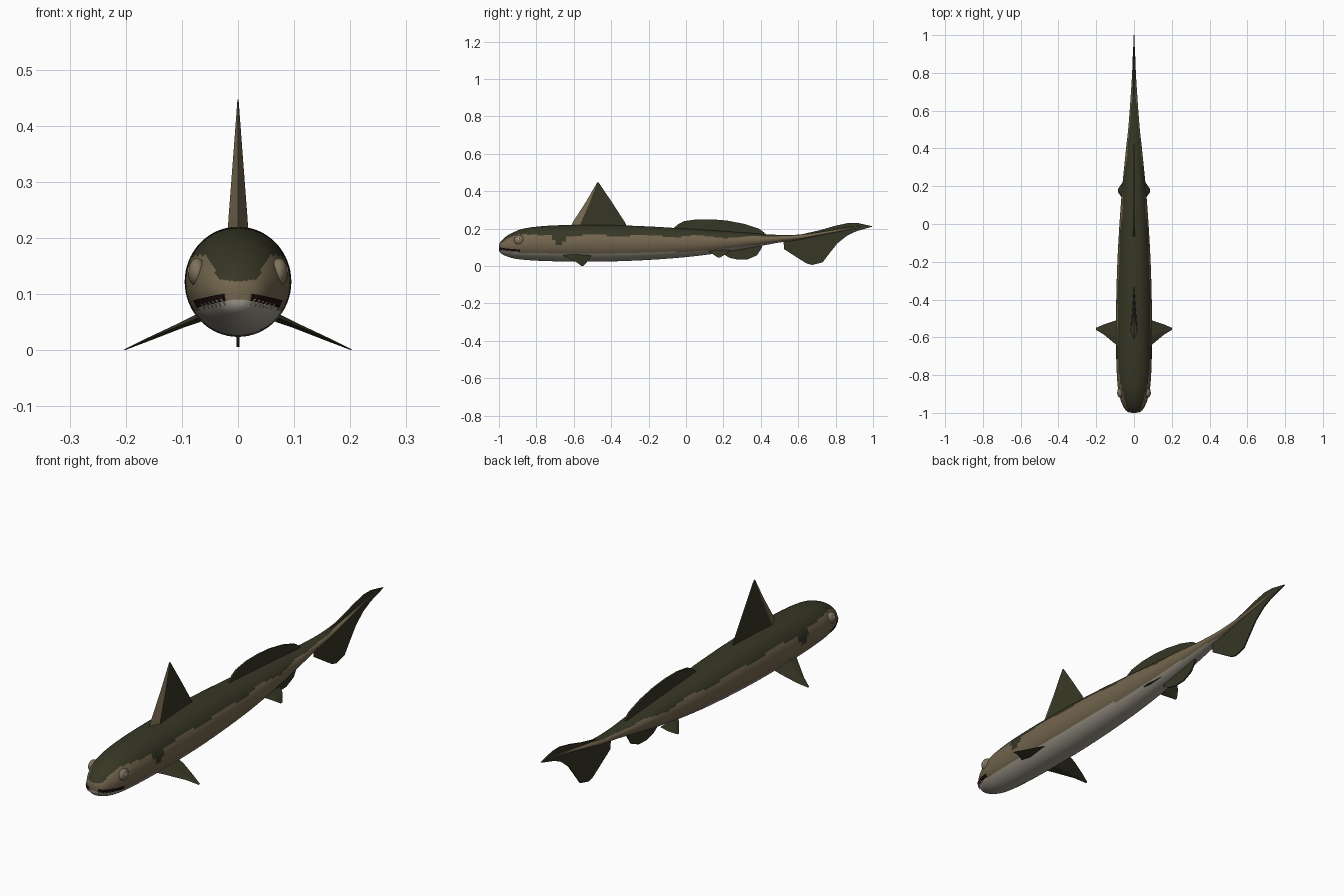
import bpy, bmesh
from math import sin, cos, pi, sqrt
from mathutils import Vector

if "Cube" in bpy.data.objects:
    bpy.data.objects.remove(bpy.data.objects["Cube"], do_unlink=True)


def material(name, rgb):
    m = bpy.data.materials.new(name)
    m.use_nodes = True
    m.diffuse_color = (*rgb, 1)
    m.node_tree.nodes["Principled BSDF"].inputs["Base Color"].default_value = (*rgb, 1)
    return m


DARK = material("dark olive", (0.038, 0.038, 0.019))
TAN = material("tan", (0.17, 0.13, 0.075))
BELLY = material("pale belly", (0.36, 0.33, 0.27))
MOUTH = material("dark mouth", (0.012, 0.004, 0.004))
EYE = material("eye tan", (0.21, 0.17, 0.11))
TOOTH = material("tooth grey", (0.4, 0.37, 0.3))


def finish(name, bm, mats, rule=None, smooth=False):
    bmesh.ops.recalc_face_normals(bm, faces=bm.faces)
    for f in bm.faces:
        f.smooth = smooth
        if rule:
            f.material_index = rule(f)
    me = bpy.data.meshes.new(name)
    bm.to_mesh(me)
    bm.free()
    for m in mats:
        me.materials.append(m)
    ob = bpy.data.objects.new(name, me)
    bpy.context.collection.objects.link(ob)
    return ob


def loft(name, rings, mats, rule=None, smooth=False):
    """Closed skin through rings of equal point count."""
    bm = bmesh.new()
    rows = [[bm.verts.new(p) for p in ring] for ring in rings]
    n = len(rows[0])
    for a, b in zip(rows, rows[1:]):
        for i in range(n):
            j = (i + 1) % n
            bm.faces.new((a[i], a[j], b[j], b[i]))
    bm.faces.new(rows[0])
    bm.faces.new(rows[-1])
    return finish(name, bm, mats, rule, smooth)


def lookup(table, y):
    """Straight-line interpolation in (y, value) pairs."""
    for (y0, v0), (y1, v1) in zip(table, table[1:]):
        if y <= y1:
            return v0 + (v1 - v0) * max(0, (y - y0) / (y1 - y0))
    return table[-1][1]


# Body stations: y, half width, underside z, back z
STATIONS = [Vector(s) for s in (
    (-1, .006, .09, .106), (-.997, .021, .077, .121), (-.985, .04, .065, .138),
    (-.96, .057, .053, .16), (-.92, .074, .041, .182), (-.86, .086, .033, .202),
    (-.75, .093, .027, .215), (-.6, .095, .024, .22), (-.4, .094, .025, .219),
    (-.2, .088, .033, .212), (0, .077, .048, .2), (.2, .062, .073, .187),
    (.4, .042, .108, .172), (.5, .031, .126, .167), (.6, .023, .14, .168),
    (.7, .016, .16, .179), (.8, .01, .18, .196), (.9, .006, .2, .213),
    (.985, .001, .211, .215))]


def station(s):
    """Smooth curve through the stations, s counts stations."""
    last = len(STATIONS) - 1
    i = min(int(s), last - 1)
    t = s - i
    p0, p1, p2, p3 = (STATIONS[min(max(k, 0), last)] for k in range(i - 1, i + 3))
    return (p1 * 2 + (p2 - p0) * t + (p0 * 2 - p1 * 5 + p2 * 4 - p3) * t ** 2
            + (p1 * 3 - p0 - p2 * 3 + p3) * t ** 3) / 2


def body_ring(s, n=64):
    y, w, lo, hi = station(s)
    return [(w * cos(2 * pi * k / n), y, (lo + hi) / 2 + (hi - lo) / 2 * sin(2 * pi * k / n))
            for k in range(n)]


# Dark back with a wavy edge and a drop behind the head; pale belly below
BACK_EDGE = [(-1, .122), (-.985, .126), (-.95, .15), (-.9, .17), (-.72, .165), (-.69, .115),
             (-.66, .115), (-.64, .16), (-.4, .165), (0, .16), (.2, .153), (.4, .157),
             (.5, .16), (.6, .163), (.8, .193), (1, .215)]
BELLY_EDGE = [(-1, .09), (-.95, .08), (-.8, .066), (-.4, .066), (0, .077), (.2, .092),
              (.4, .118), (.5, .132), (.6, .14), (.65, .1), (1, .1)]


def body_colour(f):
    c = f.calc_center_median()
    wave = .005 * sin(22 * c.y) if -.6 < c.y < .4 else 0
    if c.z > lookup(BACK_EDGE, c.y) + wave:
        return 0
    return 2 if c.z < lookup(BELLY_EDGE, c.y) else 1


STEPS = 8
loft("body", [body_ring(k / STEPS) for k in range((len(STATIONS) - 1) * STEPS + 1)],
     [DARK, TAN, BELLY], body_colour, True)


# Blade fins: diamond sections from leading edge to trailing edge
def blade(name, sections, side, mats, rule=None, ridge=.16):
    rings = []
    for lead, trail, thick in sections:
        lead, trail, thick = Vector(lead), Vector(trail), Vector(thick)
        mid = lead.lerp(trail, ridge)
        ring = [lead, mid + thick, trail, mid - thick]
        rings.append([(p.x * side, p.y, p.z) for p in ring])
    return loft(name, rings, mats, rule)


def front_strip(f):
    f.normal_update()
    return 1 if f.normal.y < -.15 else 0


blade("front_dorsal_fin",
      [((0, lead, z), (0, trail, z), (t, 0, 0)) for z, lead, trail, t in
       ((.2, -.62, -.31, .019), (.235, -.605, -.327, .017),
        (.34, -.537, -.395, .009), (.447, -.475, -.467, .001))],
      1, [DARK, TAN], front_strip)

for side, label in ((1, "left"), (-1, "right")):
    blade(label + "_pectoral_fin",
          [((.06, -.67, .062), (.06, -.505, .062), (.003, 0, .008)),
           ((.1, -.635, .045), (.1, -.512, .045), (.002, 0, .005)),
           ((.16, -.585, .02), (.16, -.532, .018), (.001, 0, .003)),
           ((.202, -.56, .001), (.202, -.55, .001), (0, 0, .001))],
          side, [DARK], ridge=.35)
    blade(label + "_pelvic_fin",
          [((.04, .11, .085), (.04, .235, .085), (.002, 0, .004)),
           ((.065, .14, .066), (.065, .215, .066), (.002, 0, .003)),
           ((.086, .17, .046), (.086, .183, .046), (0, 0, .001))],
          side, [DARK], ridge=.35)


# Thin upright fins cut from an outline in y, z
def flat_fin(name, outline, half):
    return loft(name, [[(x, y, z) for y, z in outline] for x in (-half, half)], [DARK])


flat_fin("rear_dorsal_fin",
         [(-.07, .2), (-.04, .225), (-.01, .24), (.06, .25), (.14, .25), (.22, .243),
          (.31, .226), (.39, .2), (.425, .175), (.39, .165), (.2, .165)], .004)
flat_fin("anal_fin",
         [(.19, .09), (.2, .065), (.23, .045), (.28, .034), (.33, .036),
          (.38, .058), (.41, .105), (.37, .12)], .003)
flat_fin("tail_fin",
         [(.52, .145), (.525, .09), (.6, .042), (.645, .014), (.675, .006), (.73, .02),
          (.77, .072), (.81, .122), (.86, .162), (.91, .186), (1, .212), (.92, .23),
          (.87, .231), (.8, .216), (.72, .193), (.62, .17), (.55, .164)], .003)


# Mouth halves, laid just over the skin, with small teeth
def skin_point(s, z, side, grow):
    y, w, lo, hi = station(s)
    h = (z - (lo + hi) / 2) / ((hi - lo) / 2)
    return Vector((side * (w * sqrt(max(0, 1 - h * h)) + grow), y - grow * .7, z))


def mouth_z(s):
    return .098 - .0035 * (s - 1)


for side, label in ((1, "left"), (-1, "right")):
    rings = []
    for k in range(13):
        s = 1.2 + k * .28
        top, low = mouth_z(s) + .003, mouth_z(s) - .009
        rings.append([skin_point(s, top, side, .003), skin_point(s, low, side, .003),
                      skin_point(s, low, side, -.004), skin_point(s, top, side, -.004)])
    loft(label + "_mouth", rings, [MOUTH])

    bm = bmesh.new()
    for k in range(6):
        s = 1.3 + k * .45
        z = mouth_z(s) - .006
        a, b = skin_point(s, z, side, .004), skin_point(s + .16, z, side, .004)
        tip = skin_point(s + .08, z - .012, side, .004)
        back = skin_point(s + .08, z, side, -.002)
        verts = [bm.verts.new(p) for p in (a, b, tip, back)]
        for trio in ((0, 1, 2), (0, 1, 3), (1, 2, 3), (0, 2, 3)):
            bm.faces.new([verts[i] for i in trio])
    finish(label + "_teeth", bm, [TOOTH])

    # Eyes: flattened bulges with a small pale centre
    for part, centre, scale, mat in (
            ("_eye", (.073, -.893, .139), (.016, .027, .025), EYE),
            ("_pupil", (.087, -.895, .143), (.003, .007, .007), TOOTH)):
        bm = bmesh.new()
        bmesh.ops.create_uvsphere(bm, u_segments=20, v_segments=12, radius=1)
        bmesh.ops.scale(bm, vec=scale, verts=bm.verts)
        bmesh.ops.translate(bm, vec=(side * centre[0], *centre[1:]), verts=bm.verts)
        finish(label + part, bm, [mat], smooth=True)
